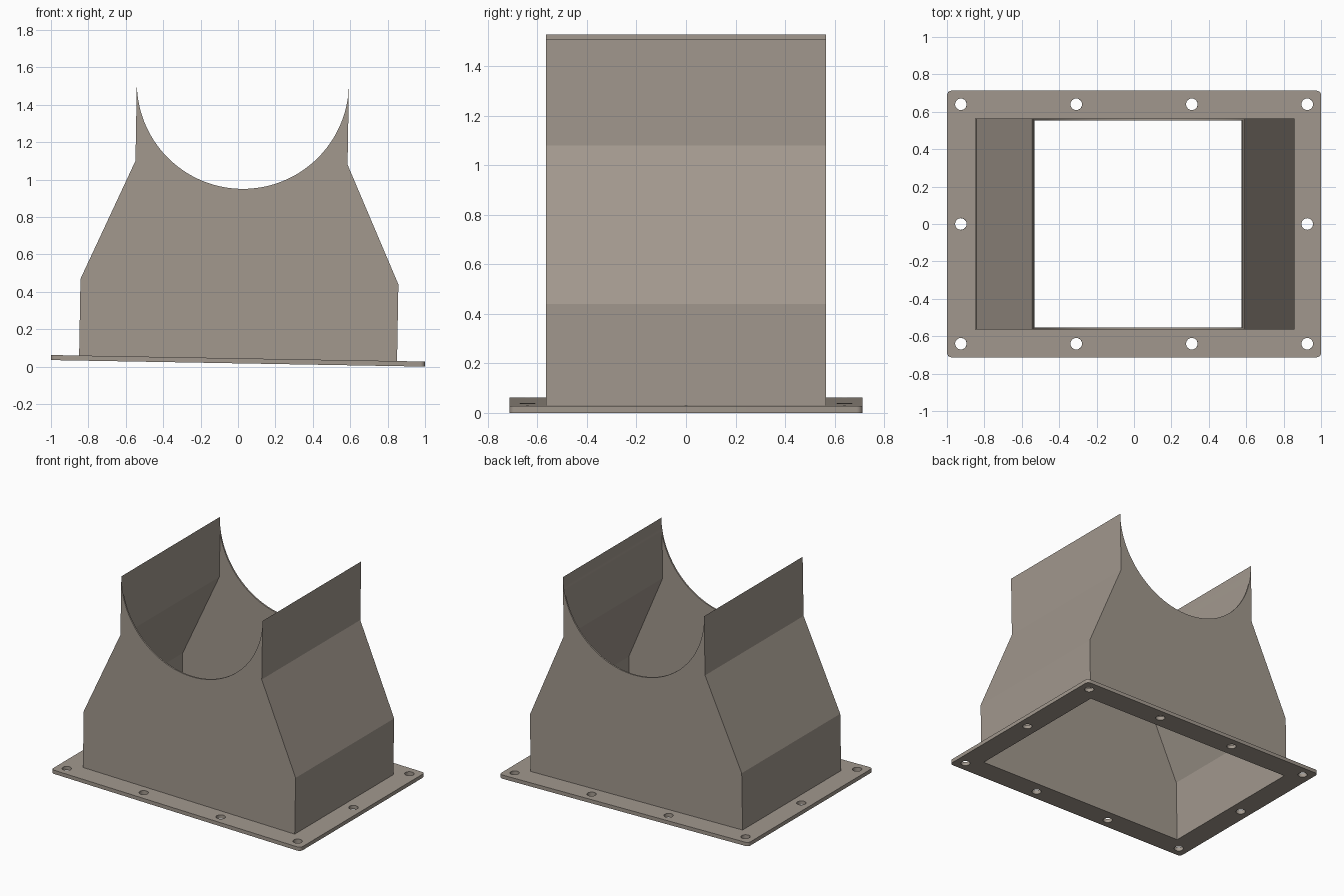
import bpy
import bmesh
from math import sin, cos, pi, radians, sqrt
from mathutils import Matrix

cube = bpy.data.objects.get("Cube")
if cube:
    bpy.data.objects.remove(cube, do_unlink=True)

# Main dimensions
WALL = 0.011
FLANGE = 0.027
FLANGE_X, FLANGE_Y = 1.0, 0.713
BASE_X, NECK_X, DEPTH_Y = 0.85, 0.567, 0.5645
SHOULDER_Z, NECK_Z, TOP_Z = 0.437, 1.073, 1.5
TILT = radians(1)

# The whole part leans slightly, resting on its right edge
LEAN = Matrix.Translation((0, 0, sin(TILT))) @ Matrix.Rotation(TILT, 4, "Y")
UPRIGHT = Matrix.Rotation(pi / 2, 4, "X")

taupe = bpy.data.materials.new("warm grey metal")
taupe.use_nodes = True
colour = (0.36, 0.315, 0.27, 1)
taupe.diffuse_color = colour
taupe.node_tree.nodes["Principled BSDF"].inputs["Base Color"].default_value = colour


def plate(name, outlines, thickness, matrix):
    """Extrude a flat outline; any further outlines inside it become holes."""
    curve = bpy.data.curves.new(name, "CURVE")
    curve.dimensions = "2D"
    curve.fill_mode = "BOTH"
    curve.extrude = thickness / 2
    for points in outlines:
        spline = curve.splines.new("POLY")
        spline.points.add(len(points) - 1)
        for p, (x, y) in zip(spline.points, points):
            p.co = (x, y, 0, 1)
        spline.use_cyclic_u = True
    obj = bpy.data.objects.new(name, curve)
    bpy.context.collection.objects.link(obj)
    bpy.ops.object.select_all(action="DESELECT")
    obj.select_set(True)
    bpy.context.view_layer.objects.active = obj
    bpy.ops.object.convert(target="MESH")
    obj = bpy.context.view_layer.objects.active
    obj.name = name
    bm = bmesh.new()
    bm.from_mesh(obj.data)
    bmesh.ops.remove_doubles(bm, verts=bm.verts, dist=1e-5)
    bmesh.ops.recalc_face_normals(bm, faces=bm.faces)
    bm.to_mesh(obj.data)
    bm.free()
    obj.data.materials.clear()
    obj.data.materials.append(taupe)
    bpy.ops.object.shade_smooth_by_angle(angle=radians(20))
    obj.matrix_world = LEAN @ matrix
    return obj


def arc(cx, cy, r, start, end, steps):
    angles = [start + (end - start) * i / steps for i in range(steps + 1)]
    return [(cx + r * cos(a), cy + r * sin(a)) for a in angles]


def circle(cx, cy, r, steps=24):
    return arc(cx, cy, r, 0, 2 * pi, steps)[:-1]


# Bolted flange: rounded rectangle with duct opening and ten bolt holes
R = 0.025
border = []
for i, (sx, sy) in enumerate([(1, 1), (-1, 1), (-1, -1), (1, -1)]):
    border += arc(sx * (FLANGE_X - R), sy * (FLANGE_Y - R), R,
                  i * pi / 2, (i + 1) * pi / 2, 6)
ix, iy = BASE_X - WALL, DEPTH_Y - WALL
opening = [(ix, iy), (-ix, iy), (-ix, -iy), (ix, -iy)]
holes = [circle(x, y, 0.031) for x in (-0.926, -0.309, 0.309, 0.926) for y in (-0.64, 0.64)]
holes += [circle(x, 0, 0.031) for x in (-0.926, 0.926)]
plate("flange", [border, opening] + holes, FLANGE,
      Matrix.Translation((0, 0, FLANGE / 2)))

# Front and back walls with the semicircular saddle cut
saddle = arc(0, TOP_Z, NECK_X, 0, -pi, 64)
wall_outline = [(-BASE_X, FLANGE), (BASE_X, FLANGE), (BASE_X, SHOULDER_Z),
                (NECK_X, NECK_Z)] + saddle + [(-NECK_X, NECK_Z), (-BASE_X, SHOULDER_Z)]
for name, side in (("front_wall", -1), ("back_wall", 1)):
    y = side * (DEPTH_Y - WALL / 2)
    plate(name, [wall_outline], WALL, Matrix.Translation((0, y, 0)) @ UPRIGHT)

# Bent side walls, thinned to a knife edge at the top by the saddle
inner_x = NECK_X - WALL
inner_z = TOP_Z - sqrt(NECK_X ** 2 - inner_x ** 2)
knife = [p for p in saddle if p[0] > inner_x + 0.001] + [(inner_x, inner_z)]
side_outline = [(BASE_X, FLANGE), (BASE_X, SHOULDER_Z), (NECK_X, NECK_Z)] + knife + [
    (inner_x, NECK_Z - 0.003), (BASE_X - WALL, SHOULDER_Z - 0.003), (BASE_X - WALL, FLANGE)]
for name, s in (("left_wall", 1), ("right_wall", -1)):
    plate(name, [[(s * x, z) for x, z in side_outline]], 2 * (DEPTH_Y - WALL), UPRIGHT)
